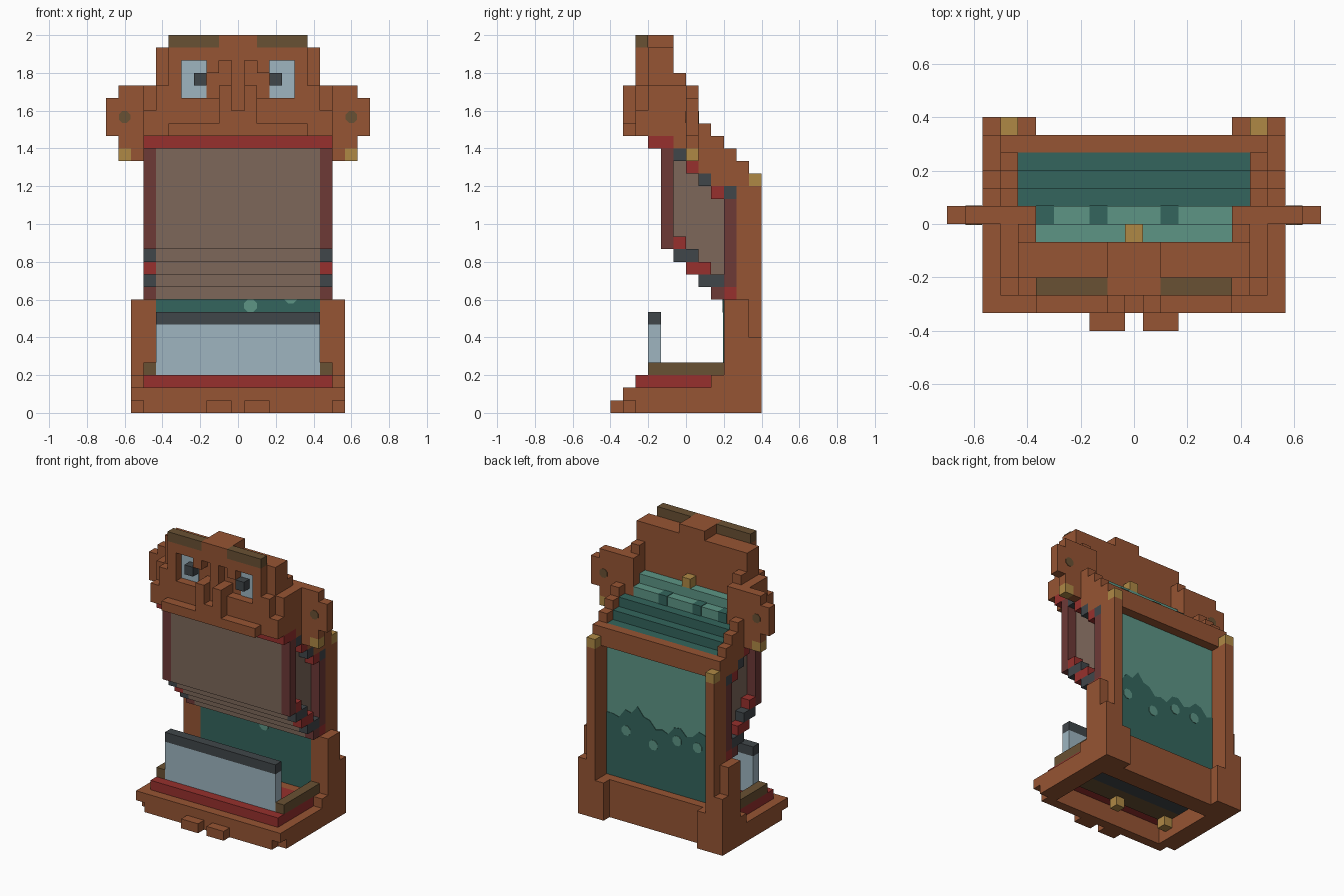
import bpy
import bmesh
import math

U = 1 / 15  # one grid cell

if "Cube" in bpy.data.objects:
    bpy.data.objects.remove(bpy.data.objects["Cube"])


def make_material(name, red, green, blue):
    mat = bpy.data.materials.new(name)
    mat.use_nodes = True
    colour = (red, green, blue, 1)
    mat.diffuse_color = colour
    mat.node_tree.nodes["Principled BSDF"].inputs["Base Color"].default_value = colour
    return mat


wood = make_material("orange wood", .305, .089, .033)
olive = make_material("olive wood", .141, .082, .033)
gold = make_material("gold", .43, .25, .06)
red = make_material("red", .31, .03, .026)
maroon = make_material("maroon", .153, .041, .037)
taupe = make_material("taupe", .205, .136, .102)
charcoal = make_material("charcoal", .051, .061, .067)
glass = make_material("pale blue", .342, .462, .527)
light_teal = make_material("light teal", .109, .301, .235)
dark_teal = make_material("dark teal", .033, .13, .109)


def finish(name, mat, bm):
    bmesh.ops.recalc_face_normals(bm, faces=bm.faces)
    mesh = bpy.data.meshes.new(name)
    bm.to_mesh(mesh)
    bm.free()
    mesh.materials.append(mat)
    obj = bpy.data.objects.new(name, mesh)
    bpy.context.collection.objects.link(obj)
    return obj


def add_box(bm, x, y, z):
    """Add a box from three (low, high) ranges in grid cells."""
    cube = bmesh.ops.create_cube(bm, size=1)
    for v in cube["verts"]:
        for axis, (low, high) in enumerate((x, y, z)):
            v.co[axis] = U * (low if v.co[axis] < 0 else high)


def block(name, mat, x, y, z):
    bm = bmesh.new()
    add_box(bm, x, y, z)
    return finish(name, mat, bm)


def wide(name, mat, half, y, z):
    return block(name, mat, (-half, half), y, z)


def pair(name, mat, x, y, z):
    block("left_" + name, mat, x, y, z)
    block("right_" + name, mat, (-x[1], -x[0]), y, z)


def prism(name, mat, outline, y):
    """Extrude an (x, z) outline between two depths."""
    bm = bmesh.new()
    face = bm.faces.new([bm.verts.new((a * U, y[0] * U, b * U)) for a, b in outline])
    moved = bmesh.ops.extrude_face_region(bm, geom=[face])["geom"]
    for v in moved:
        if isinstance(v, bmesh.types.BMVert):
            v.co.y = y[1] * U
    return finish(name, mat, bm)


def octagon(cx, cz, radius):
    angles = [math.pi * (k + .5) / 4 for k in range(8)]
    return [(cx + radius * math.cos(a), cz + radius * math.sin(a)) for a in angles]


# Base frame, open underneath
wide("base_front", wood, 7.5, (-5, -4), (0, 2))
wide("base_front_lip", wood, 8.5, (-5, -4), (1, 2))
pair("base_side", wood, (6.5, 8.5), (-4, 6), (0, 2))
pair("base_toe", wood, (.5, 2.5), (-6, -5), (0, 1))
wide("base_back", wood, 6.5, (3, 5), (0, 3))
wide("back_sill", wood, 6.5, (4, 5), (3, 4))
pair("back_foot", wood, (5.5, 6.5), (5, 6), (0, 4))
wide("tray_floor", red, 7.5, (-4, 2), (2, 3))
wide("tray_floor_back", wood, 8.5, (2, 3), (2, 3))
wide("underside_dark_strip", charcoal, 6.5, (-1, 1), (1.9, 2))
wide("underside_olive_strip", olive, 6.5, (-3, -1), (1.9, 2))
for i in (-1, 0, 1):
    block("underside_knob", gold, (6 * i - .5, 6 * i + .5), (-3, -2), (.9, 1.9))

# Tray with its front glass
pair("tray_rail", olive, (6.5, 7.5), (-3, 3), (3, 4))
wide("tray_glass", glass, 6.5, (-3, -2), (3, 7))
wide("tray_glass_cap", charcoal, 6.5, (-3, -2), (7, 8))

# Side posts
pair("lower_cheek", wood, (7.5, 8.5), (3, 6), (2, 6))
pair("upper_cheek", wood, (7.5, 8.5), (3, 5), (6, 9))
pair("front_post", wood, (6.5, 7.5), (3, 4), (2, 9))
pair("back_post", wood, (6.5, 7.5), (4, 6), (2, 18))
pair("post_cap", gold, (6.5, 7.5), (5, 6), (18, 19))
wide("top_beam", wood, 7.5, (4, 5), (18, 20))

# Painted back panel with a hill scene
wide("scene_panel", light_teal, 6.5, (3, 4), (3, 18))
ridge = [10.6, 10.6, 10.4, 11.4, 11.2, 12.1, 11.2, 11, 10.2, 10.4, 10.1,
         11, 11.1, 10.4, 10.6, 11.3, 11.1, 10.3, 10.5]
step = 13 / (len(ridge) - 1)
hill = [(6.5 - step * i, h) for i, h in enumerate(ridge)]
prism("scene_hill", dark_teal, hill + [(-6.5, 3), (6.5, 3)], (2.95, 4.05))
for x, z in ((4.2, 9.2), (1, 8.5), (-1.8, 9.7), (-4.2, 9.6)):
    prism("scene_dot", light_teal, octagon(x, z, .55), (2.9, 4.1))

# Stepped screen body and its side rods
for i in range(5):
    low, high = 13 - i, min(21, 22 - i)
    y = (i - 2, i - 1)
    wide("screen_layer", taupe, 6.5, y, (low, high))
    if i:
        shade = charcoal if i % 2 else red
        pair("upper_rod", shade, (6.5, 7.5), y, (high - 1, high))
pair("upper_rod_end", charcoal, (6.5, 7.5), (3, 4), (17, 18))
pair("screen_front_frame", maroon, (6.5, 7.5), (-2, -1), (13, 21))
pair("screen_back_frame", maroon, (6.5, 7.5), (3, 4), (10, 17))
pair("lower_rod", red, (6.5, 7.5), (-1, 0), (13, 14))
for i in range(3):
    pair("lower_rod", red if i == 1 else charcoal, (6.5, 7.5), (i - 1, i + 1), (12 - i, 13 - i))
pair("lower_rod_front", maroon, (6.5, 7.5), (2, 3), (9, 10))
pair("lower_rod_end", red, (6.5, 7.5), (3, 4), (9, 10))

# Stepped roof between stepped side walls
for i in range(3):
    y = (3 - i, 4 - i)
    wide("roof_step", dark_teal, 6.5, y, (18 + i, 20 + i))
    pair("roof_wall", wood, (6.5, 7.5), y, (max(18, 17 + i), 21 + i))
wide("roof_upper_step", light_teal, 5.5, (0, 1), (20, 23))
wide("roof_top_step", light_teal, 5.5, (-1, 0), (21, 24))
for x in (-5.5, -2.5, 1.5):
    block("roof_tile", dark_teal, (x, x + 1), (0, 1.05), (22, 23.05))
block("roof_knob", gold, (-.5, .5), (-1, 0), (24, 25))
pair("head_wall", wood, (5.5, 7.5), (0, 1), (20, 26))
pair("head_inner_wall", wood, (5.5, 7.5), (-1, 0), (21, 26))
pair("head_inner_wall_top", wood, (5.5, 6.5), (-1, 0), (26, 27))

# Ears
pair("ear", wood, (7.5, 9.5), (0, 1), (22, 26))
pair("ear_tip", wood, (9.5, 10.5), (0, 1), (22, 25))
pair("ear_stem", wood, (7.5, 8.5), (0, 1), (20, 22))
pair("ear_drop", gold, (8.5, 9.5), (0, 1), (20, 21))
pair("ear_drop_top", wood, (8.5, 9.5), (0, 1), (21, 22))
for x in (-9, 9):
    prism("ear_dot", olive, octagon(x, 23.5, .5), (-.05, 1.05))

# Head
wide("lip", red, 7.5, (-3, -1), (21, 22))
wide("jaw", wood, 7.5, (-3, -1), (22, 26))
wide("skull", wood, 6.5, (-3, -1), (26, 29))
wide("crown", wood, 1.5, (-4, -1), (28, 30))
wide("muzzle", wood, 7.5, (-4, -3), (22, 24))
wide("muzzle_front", wood, 5.5, (-5, -4), (22, 23))
wide("snout", wood, 1.5, (-5, -4), (22, 24))
wide("nose_bridge", wood, .5, (-4, -3), (24, 28))
pair("nostril", wood, (.5, 1.5), (-5, -3), (24, 26))
pair("nose_side", wood, (1.5, 2.5), (-4, -3), (24, 25))
pair("inner_eye_frame", wood, (1.5, 2.5), (-4, -3), (27, 29))
pair("outer_eye_frame", wood, (4.5, 5.5), (-4, -3), (24, 29))
pair("lower_eye_frame", wood, (2.5, 4.5), (-4, -3), (24, 25))
pair("upper_eye_frame", wood, (2.5, 4.5), (-4, -3), (28, 29))
pair("cheek", wood, (5.5, 6.5), (-4, -3), (24, 26))
pair("brow", olive, (1.5, 5.5), (-4, -3), (29, 30))
pair("eye", glass, (2.5, 4.5), (-3.1, -3), (25, 28))
pair("pupil", charcoal, (2.5, 3.5), (-4, -3), (26, 27))
